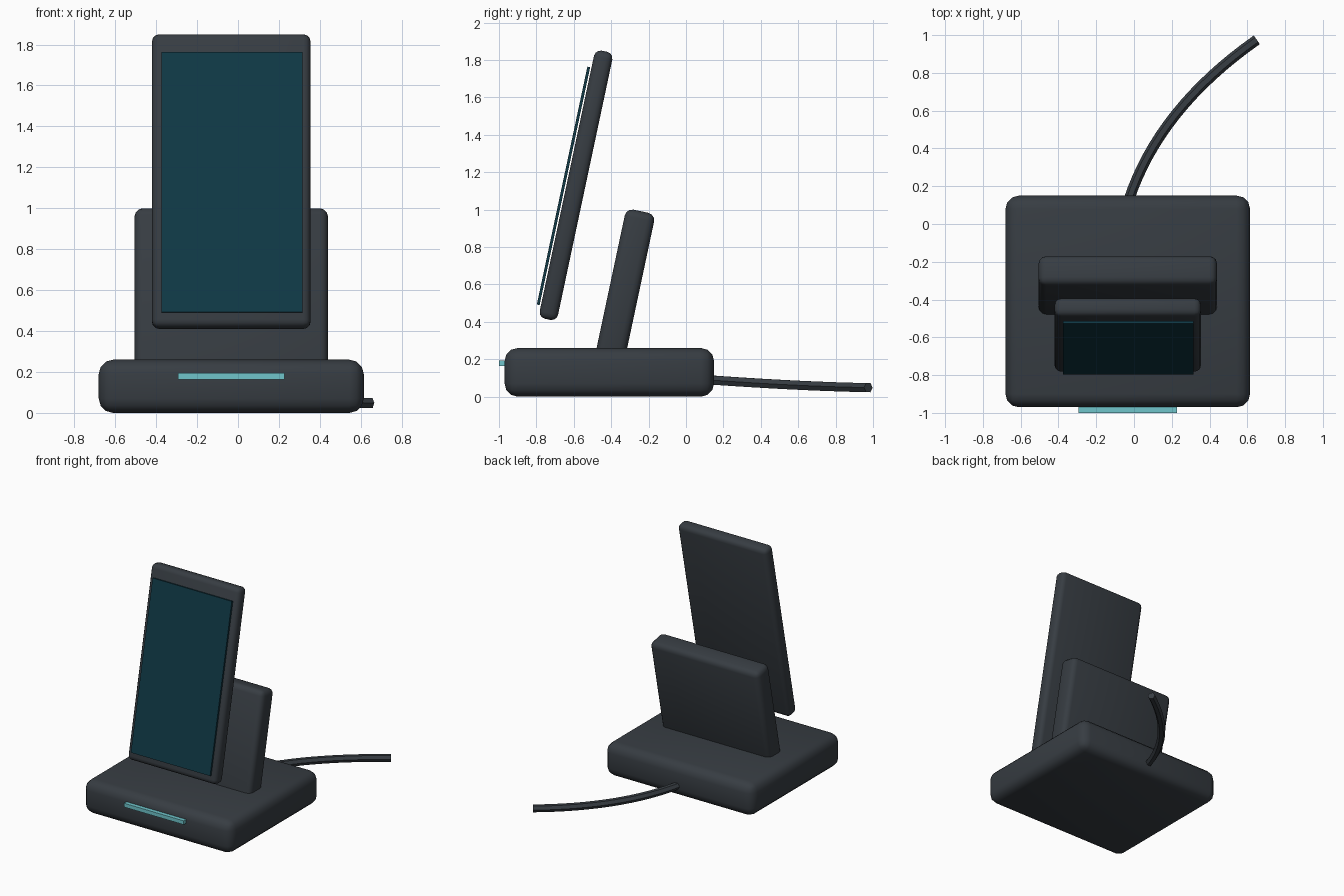
import bpy
import math

cube = bpy.data.objects.get("Cube")
if cube:
    bpy.data.objects.remove(cube, do_unlink=True)

CX = -0.033             # centre line of the stand
TILT = math.radians(-12)  # lean of the backrest and phone


def material(name, rgb):
    m = bpy.data.materials.new(name)
    m.use_nodes = True
    colour = (*rgb, 1)
    m.diffuse_color = colour
    m.node_tree.nodes["Principled BSDF"].inputs["Base Color"].default_value = colour
    return m


charcoal = material("charcoal", (0.038, 0.046, 0.055))
teal = material("dark_teal_glass", (0.005, 0.04, 0.06))
cyan = material("cyan_light", (0.16, 0.56, 0.6))


def block(name, size, loc, mat, tilt=0, bevel=0, segments=3):
    """Box with optional tilt and rounded edges."""
    bpy.ops.mesh.primitive_cube_add(size=1, location=loc, rotation=(tilt, 0, 0))
    ob = bpy.context.object
    ob.name = name
    ob.scale = size
    bpy.ops.object.transform_apply(location=False, rotation=False, scale=True)
    ob.data.materials.append(mat)
    if bevel:
        mod = ob.modifiers.new("rounding", 'BEVEL')
        mod.width = bevel
        mod.segments = segments
        bpy.ops.object.modifier_apply(modifier=mod.name)
        bpy.ops.object.shade_smooth_by_angle(angle=math.radians(50))
    return ob


# Base with its status light
block("base", (1.295, 1.12, 0.26), (CX, -0.41, 0.13), charcoal, bevel=0.07)
block("status_light", (0.52, 0.04, 0.03), (CX, -0.98, 0.179), cyan)

# Backrest leaning up out of the base
block("backrest", (0.945, 0.16, 0.81), (CX, -0.325, 0.595), charcoal, TILT, 0.04)

# Phone body and the glass floating just in front of it
block("phone_body", (0.775, 0.1, 1.465), (CX, -0.588, 1.13), charcoal, TILT, 0.035)
block("phone_screen", (0.69, 0.015, 1.3), (-0.03, -0.655, 1.127), teal, TILT)

# Power cable sweeping out of the back
curve = bpy.data.curves.new("power_cable", 'CURVE')
curve.dimensions = '3D'
curve.bevel_depth = 0.028
curve.bevel_resolution = 1
curve.resolution_u = 16
curve.use_fill_caps = True
spline = curve.splines.new('BEZIER')
spline.bezier_points.add(1)
start, bend, end = (-0.03, 0.12, 0.09), (0.13, 0.61, 0.055), (0.65, 0.975, 0.048)
for point, co in zip(spline.bezier_points, (start, end)):
    point.handle_left_type = point.handle_right_type = 'FREE'
    point.co = co
    handle = [c + (b - c) * 2 / 3 for c, b in zip(co, bend)]
    mirrored = [2 * c - h for c, h in zip(co, handle)]
    point.handle_right = handle if co == start else mirrored
    point.handle_left = mirrored if co == start else handle
curve.materials.append(charcoal)
cable = bpy.data.objects.new("power_cable", curve)
bpy.context.collection.objects.link(cable)
bpy.ops.object.select_all(action='DESELECT')
cable.select_set(True)
bpy.context.view_layer.objects.active = cable
bpy.ops.object.convert(target='MESH')
bpy.ops.object.shade_smooth_by_angle(angle=math.radians(30))
